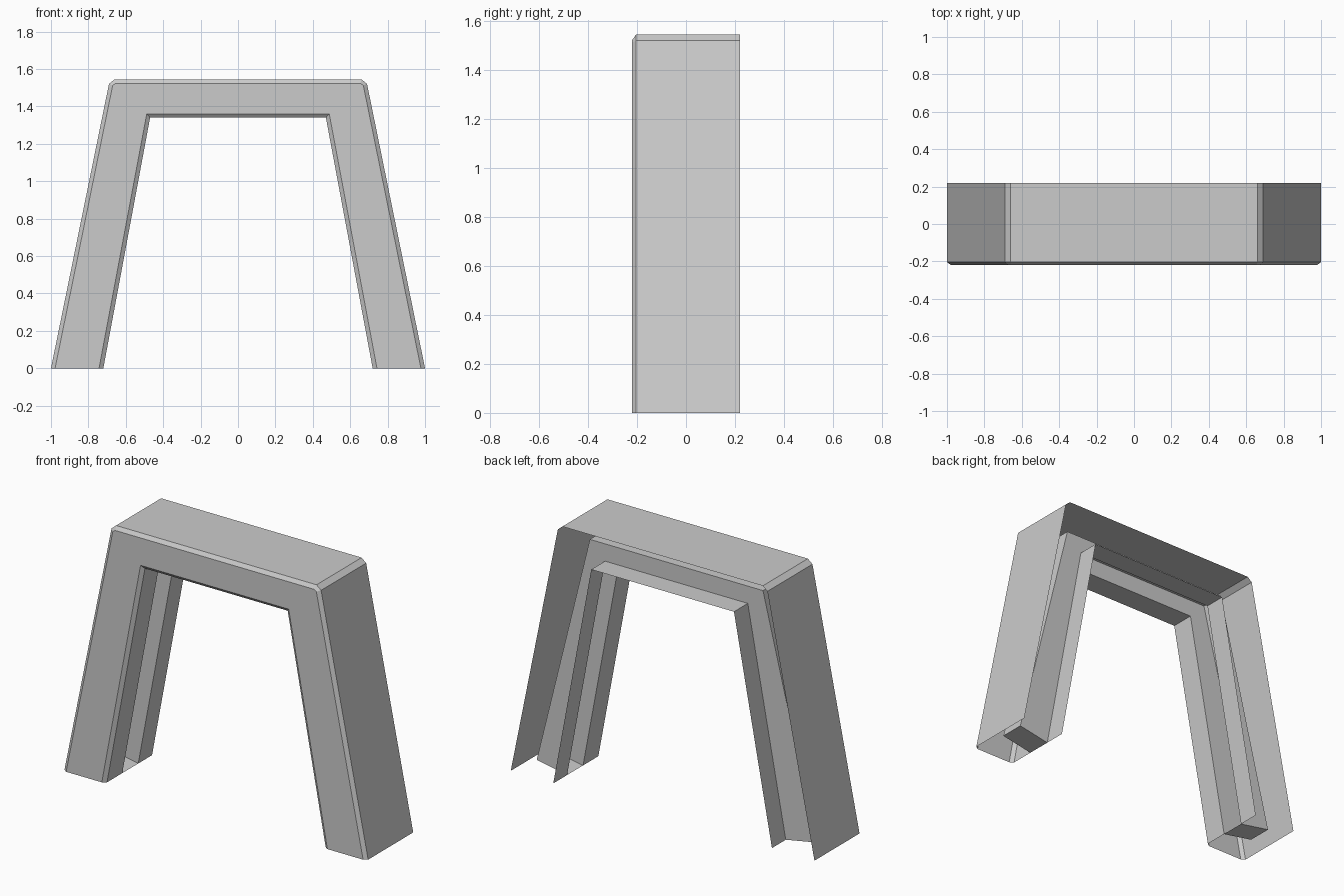
import bpy, bmesh

if "Cube" in bpy.data.objects:
    bpy.data.objects.remove(bpy.data.objects["Cube"])

# Right-hand half profiles (x, z), foot to top; mirrored to make full rails
OUTER = [(1.0, 0), (0.69, 1.52), (0.66, 1.545)]
FRONT_OUT = [(0.978, 0), (0.67, 1.513), (0.655, 1.523)]
FRONT_IN = [(0.743, 0), (0.488, 1.36)]
INNER = [(0.72, 0), (0.47, 1.34)]
GROOVE = [(0.92, 0.037), (0.57, 1.443)]

bm = bmesh.new()


def rail(half, y):
    pts = half + [(-x, z) for x, z in reversed(half)]
    return [bm.verts.new((x, y, z)) for x, z in pts]


def skin(rails):
    for a, b in zip(rails, rails[1:]):
        for i in range(len(a) - 1):
            bm.faces.new((a[i], b[i], b[i + 1], a[i + 1]))


# Outer walls with front chamfer
outer = [rail(OUTER, 0.22), rail(OUTER, -0.204), rail(FRONT_OUT, -0.22)]
skin(outer)

# Inner walls: chamfer, front lip, recessed groove, back lip (open at the back)
inner = [rail(FRONT_IN, -0.22), rail(INNER, -0.204), rail(INNER, -0.06),
         rail(GROOVE, -0.06), rail(GROOVE, 0.09), rail(INNER, 0.09),
         rail(INNER, 0.22)]
skin(inner)

# Front panel: two legs and the lintel
fo, fi = outer[-1], inner[0]
bm.faces.new((fo[0], fo[1], fi[1], fi[0]))
bm.faces.new((fo[1], fo[2], fo[3], fo[4], fi[2], fi[1]))
bm.faces.new((fo[4], fo[5], fi[3], fi[2]))

# Groove end caps at the feet
for end in (0, -1):
    bm.faces.new([r[end] for r in inner[2:6]])

bmesh.ops.recalc_face_normals(bm, faces=bm.faces)
front = max((f for f in bm.faces if abs(f.normal.y) > 0.99 and f.calc_center_median().y < -0.21),
            key=lambda f: f.calc_area())
if front.normal.y > 0:
    bmesh.ops.reverse_faces(bm, faces=bm.faces)

mesh = bpy.data.meshes.new("arch_frame")
bm.to_mesh(mesh)
bm.free()
bpy.context.collection.objects.link(bpy.data.objects.new("arch_frame", mesh))
